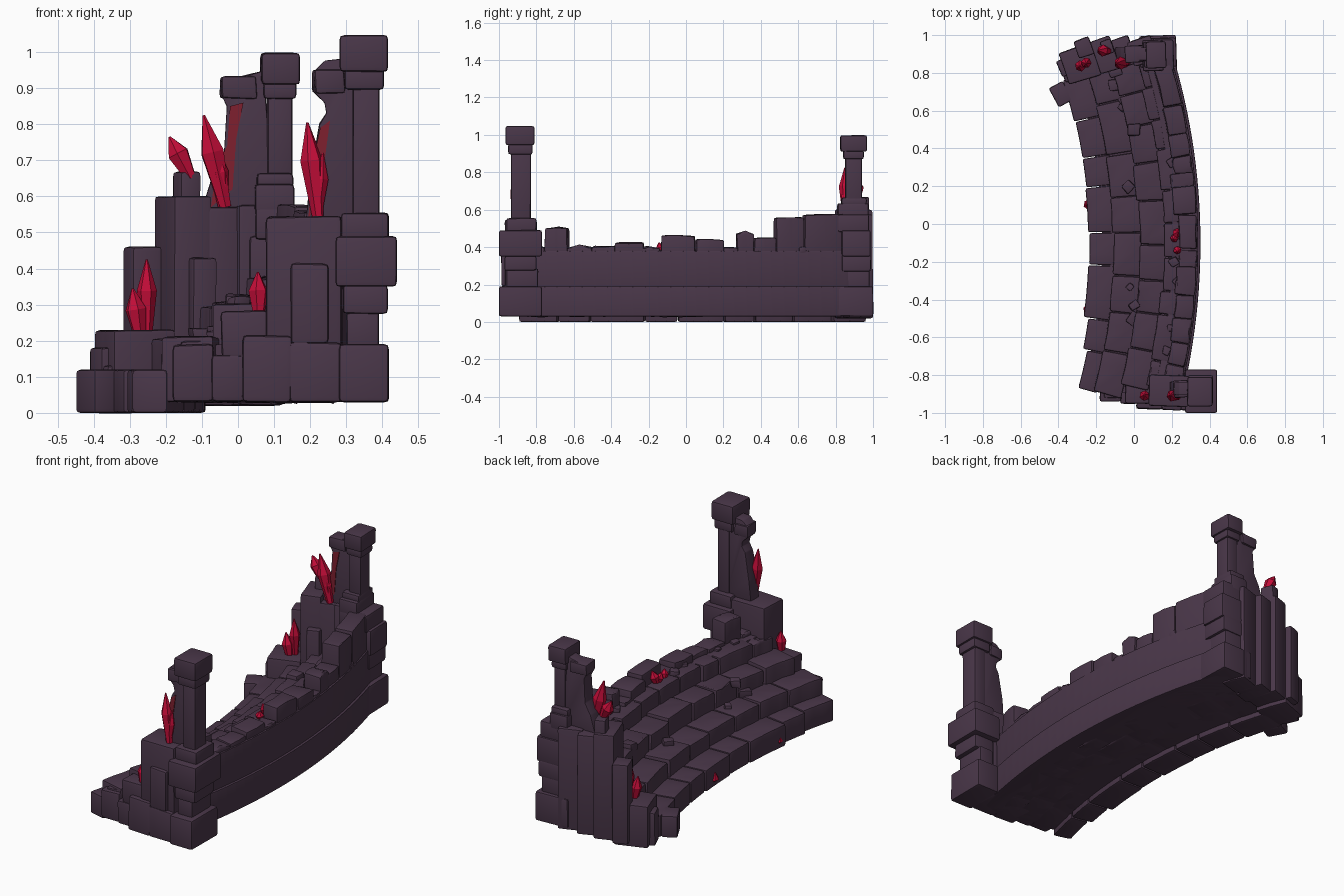
import bpy, bmesh, math, random
from mathutils import Vector, Matrix

random.seed(7)
CX, CY = -3.1, -0.1          # centre of the curved stair


def material(name, rgb):
    m = bpy.data.materials.new(name)
    m.diffuse_color = (*rgb, 1)
    return m


STONE = material("dusky_purple_stone", (0.068, 0.038, 0.067))
CRYSTAL = material("crimson_crystal", (0.55, 0.004, 0.04))
STAIN = material("dark_red_stain", (0.21, 0.014, 0.028))


def finish(name, bm, mat, smooth=True):
    bmesh.ops.recalc_face_normals(bm, faces=bm.faces[:])
    me = bpy.data.meshes.new(name)
    bm.to_mesh(me)
    bm.free()
    me.materials.append(mat)
    ob = bpy.data.objects.new(name, me)
    bpy.context.collection.objects.link(ob)
    if smooth:
        bpy.ops.object.select_all(action='DESELECT')
        ob.select_set(True)
        bpy.context.view_layer.objects.active = ob
        bpy.ops.object.shade_smooth_by_angle(angle=math.radians(35))
    return ob


def prism(bm, low, high, bevel=0.008, jitter=0.0):
    """Closed solid between two matching loops, with worn edges."""
    t = bmesh.new()
    def wob(p):
        return Vector(p) + Vector([random.uniform(-jitter, jitter) for _ in range(3)])
    a = [t.verts.new(wob(p)) for p in low]
    b = [t.verts.new(wob(p)) for p in high]
    n = len(a)
    t.faces.new(a[::-1])
    t.faces.new(b)
    for i in range(n):
        t.faces.new((a[i], a[(i + 1) % n], b[(i + 1) % n], b[i]))
    bmesh.ops.recalc_face_normals(t, faces=t.faces[:])
    if bevel:
        bmesh.ops.bevel(t, geom=t.edges[:], offset=bevel, segments=2, profile=0.6,
                        affect='EDGES', clamp_overlap=True)
    me = bpy.data.meshes.new("tmp")
    t.to_mesh(me)
    t.free()
    bm.from_mesh(me)
    bpy.data.meshes.remove(me)


def box(bm, x0, x1, y0, y1, z0, z1, rot=0, bevel=0.01, jitter=0.003):
    c = Vector(((x0 + x1) / 2, (y0 + y1) / 2, 0))
    m = Matrix.Rotation(rot, 3, 'Z')
    def ring(z):
        hx, hy = (x1 - x0) / 2, (y1 - y0) / 2
        return [c + m @ Vector((sx * hx, sy * hy, z)) for sx, sy in ((-1, -1), (1, -1), (1, 1), (-1, 1))]
    prism(bm, ring(z0), ring(z1), bevel, jitter)


def arc(bm, r0, r1, a0, a1, z0, z1, bevel=0.008, jitter=0.0, seg=2):
    def ring(z):
        ang = [a0 + (a1 - a0) * i / seg for i in range(seg + 1)]
        pts = [(r1, a) for a in ang] + [(r0, a) for a in reversed(ang)]
        return [(CX + r * math.cos(a), CY + r * math.sin(a), z) for r, a in pts]
    prism(bm, ring(z0), ring(z1), bevel, jitter)


def ang_at(y, r=3.4):
    return math.asin((y - CY) / r)


# Solid core and the long curved back wall
bm = bmesh.new()
arc(bm, 2.93, 3.43, -0.255, 0.31, 0.03, 0.11, 0.004, seg=24)
arc(bm, 3.02, 3.42, -0.255, 0.31, 0.1, 0.19, 0, seg=24)
arc(bm, 3.15, 3.42, -0.245, 0.31, 0.18, 0.28, 0, seg=24)
arc(bm, 3.28, 3.42, -0.24, 0.31, 0.27, 0.36, 0, seg=24)
finish("stair_core", bm, STONE)
bm = bmesh.new()
arc(bm, 3.3, 3.452, -0.25, 0.3, 0.03, 0.19, 0.008, seg=28)
arc(bm, 3.3, 3.44, -0.25, 0.3, 0.185, 0.38, 0.008, seg=28)
finish("back_wall", bm, STONE)

# Four rows of worn step stones: r0, r1, z0, z1, stones, near end angle
rows = [(2.86, 3.01, 0.0, 0.12, 8, -.268), (2.995, 3.14, 0.03, 0.21, 8, -.266),
        (3.125, 3.27, 0.03, 0.30, 9, -.242), (3.255, 3.37, 0.03, 0.38, 10, -.235)]
for k, (r0, r1, z0, z1, n, start) in enumerate(rows):
    bm = bmesh.new()
    cuts = [start + (.307 - start) * (i + (random.uniform(-.2, .2) if 0 < i < n else 0)) / n for i in range(n + 1)]
    for a0, a1 in zip(cuts, cuts[1:]):
        d = random.uniform(-0.012, 0.01)
        if k == 0:
            d = d * .5 + .045 * min(1, max(0, -(a0 + a1) / 2 - .08) / .13)
        arc(bm, r0 + d, r1, a0 + .0008, a1 - .0008, z0, z1 + random.uniform(-.008, .006) * (k > 0),
            0.012, 0.003 if k else 0.0, seg=3)
    finish(f"step_row_{k + 1}", bm, STONE)

# Broken parapet: each entry is y start, y end, top height
parapet = [(-.84, -.75, .40), (-.75, -.63, .505), (-.63, -.5, .40), (-.5, -.38, .405), (-.38, -.23, .425),
           (-.23, -.14, .395), (-.13, .05, .46), (.05, .2, .44), (.2, .27, .40), (.27, .36, .475),
           (.36, .48, .45), (.48, .63, .56), (.63, .84, .575)]
bm = bmesh.new()
for y0, y1, top in parapet:
    inner = 3.34 - random.uniform(0, 0.035)
    arc(bm, inner, 3.432, ang_at(y0), ang_at(y1), 0.33, top, 0.012, 0.005)
finish("broken_parapet", bm, STONE)

# Loose rubble on the steps
bm = bmesh.new()
spots = [(-.06, .62, .21), (-.04, .66, .21), (.0, .5, .30), (-.03, .2, .21), (-.02, -.33, .21),
         (.0, -.43, .30), (0, -.5, .21), (.2, .33, .38), (.24, .1, .38), (.22, .45, .38), (.23, -.3, .38),
         (.2, -.55, .38), (.17, -.67, .38), (.12, -.74, .30), (.24, .62, .38), (-.1, .74, .21), (.21, -.2, .38)]
for x, y, z in spots:
    s = random.uniform(.018, .034)
    box(bm, x - s, x + s, y - s, y + s * .8, z - .02, z + s * .9, random.uniform(0, 1.5), .009, .006)
box(bm, -.43, -.345, .63, .745, 0, .12, .5, .012, 0.001)
box(bm, -.40, -.31, .79, .88, 0, .18, .4, .012, 0.001)
finish("rubble", bm, STONE)

# Near end wall
bm = bmesh.new()
for x0, x1, y0, y1, z0, z1 in [
        (-.18, -.065, -.94, -.8, .03, .19), (-.07, .02, -.95, -.8, .03, .16), (.015, .15, -.98, -.8, .03, .215),
        (.145, .29, -.985, -.8, .03, .195), (-.045, .085, -.95, -.8, .15, .282),
        (.08, .29, -.965, -.8, .18, .545), (.145, .25, -.985, -.85, .19, .415), (-.16, -.08, -.92, -.8, .1, .2)]:
    box(bm, x0, x1, y0, y1, z0, z1, -.02, .014)
finish("near_end_wall", bm, STONE)

# Far end wall follows the curve and steps down towards the front of the stair
bm = bmesh.new()
for r0, r1, a0, a1, z0, z1 in [
        (2.865, 2.93, .30, .335, 0, .13), (2.88, 3.06, .295, .355, 0, .23), (2.975, 3.06, .334, .366, .02, .46),
        (3.055, 3.165, .296, .355, .02, .60), (3.15, 3.26, .296, .345, .02, .57), (3.24, 3.37, .292, .333, .02, .575),
        (3.13, 3.23, .29, .342, .02, .21), (3.1, 3.17, .285, .3, .1, .43),
        (3.105, 3.165, .325, .35, .5, .67)]:
    arc(bm, r0, r1, a0, a1, z0, z1, .013, .002)
finish("far_end_wall", bm, STONE)

# Pillars: x0, x1, y0, y1, z0, z1 for each stacked stone
near = [(.28, .418, -1, -.77, .03, .19), (.3, .39, -.96, -.79, .18, .285), (.29, .415, -.97, -.8, .275, .355),
        (.27, .44, -1, -.77, .35, .49), (.285, .418, -.96, -.8, .48, .555), (.318, .392, -.935, -.83, .54, .91),
        (.295, .405, -.95, -.82, .895, .955), (.282, .416, -.965, -.81, .945, 1.047)]
far = [(.03, .225, .8, .998, .03, .19), (.05, .2, .84, .98, .18, .29), (.04, .215, .83, .985, .27, .36),
       (.03, .225, .83, .985, .35, .49), (.045, .21, .81, .975, .48, .575), (.045, .155, .81, .975, .54, .635),
       (.05, .152, .83, .965, .62, .665), (.08, .15, .85, .94, .65, .9), (.07, .16, .84, .95, .87, .92),
       (.063, .17, .825, .967, .91, .998)]
for name, stones, rot in (("near_pillar", near, 0), ("far_pillar", far, .03)):
    bm = bmesh.new()
    for s in stones:
        box(bm, *s, rot=rot, bevel=.013, jitter=.001)
    finish(name, bm, STONE)

# Jagged wall remnants leaning on the pillars (x, z profiles)
far_prof = [(-.1, .56), (-.07, .66), (-.04, .72), (-.03, .85), (-.045, .88), (-.035, .925), (.02, .935), (.07, .95), (.1, .56)]
near_prof = [(.19, .54), (.2, .65), (.225, .8), (.245, .83), (.24, .86), (.21, .89), (.212, .95), (.24, .975), (.33, .985), (.34, .54)]
for name, prof, y0, y1, ledge in (("far_remnant", far_prof, .865, .935, (-.048, .05, .87, .93)),
                                  ("near_remnant", near_prof, -.905, -.835, (.212, .29, .885, .955))):
    bm = bmesh.new()
    prism(bm, [(x, y0, z) for x, z in prof], [(x, y1, z) for x, z in prof], .004, .002)
    x0, x1, z0, z1 = ledge
    box(bm, x0, x1, y0 - .01, y1 + .01, z0, z1, .1, .01, .005)
    finish(name, bm, STONE)

# Red stains: thin plates on the remnants and a strip at the stair foot
bm = bmesh.new()
for y, prof in ((.861, [(-.075, .57), (-.015, .62), (-.005, .76), (.015, .86), (-.022, .85), (-.03, .74), (-.06, .68)]),
                (-.909, [(.195, .54), (.24, .6), (.24, .7), (.255, .81), (.228, .79), (.208, .7)])):
    prism(bm, [(x, y, z) for x, z in prof], [(x, y + .007, z) for x, z in prof], 0)
finish("red_stains", bm, STAIN, False)

# Crystals: base point, tip point, radius
crystals = [((-.13, .915, .65), (-.19, .92, .765), .032), ((-.035, .855, .57), (-.095, .85, .825), .035),
            ((-.04, .86, .56), (-.06, .845, .74), .026), ((.222, -.915, .54), (.192, -.905, .805), .032),
            ((.22, -.915, .54), (.235, -.91, .72), .022), ((-.252, .86, .21), (-.253, .85, .425), .028),
            ((-.27, .84, .2), (-.292, .835, .345), .03), ((.058, -.915, .26), (.055, -.905, .39), .028),
            ((.22, -.06, .37), (.235, -.04, .45), .026), ((.225, -.07, .37), (.205, -.08, .435), .022),
            ((.225, -.13, .365), (.232, -.145, .425), .022),
            ((-.225, -.45, .0), (-.256, -.455, .075), .028), ((-.225, .1, .0), (-.252, .105, .075), .028),
            ((-.29, .6, .01), (-.328, .6, .07), .02)]
bm = bmesh.new()
for base, tip, rad in crystals:
    base, tip = Vector(base), Vector(tip)
    q = (tip - base).to_track_quat('Z', 'Y')
    rings = [[bm.verts.new(base.lerp(tip, t) + q @ Vector((math.cos(i * math.tau / 6) * rad * s,
              math.sin(i * math.tau / 6) * rad * s, 0))) for i in range(6)]
             for t, s in ((0, .5), (.6, 1), (1, .1))]
    bm.faces.new(rings[0][::-1])
    bm.faces.new(rings[2])
    for lo, hi in zip(rings, rings[1:]):
        for i in range(6):
            bm.faces.new((lo[i], lo[(i + 1) % 6], hi[(i + 1) % 6], hi[i]))
bmesh.ops.translate(bm, verts=[v for v in bm.verts if v.co.z < 0], vec=(0, 0, .02))
finish("crystals", bm, CRYSTAL, False)
